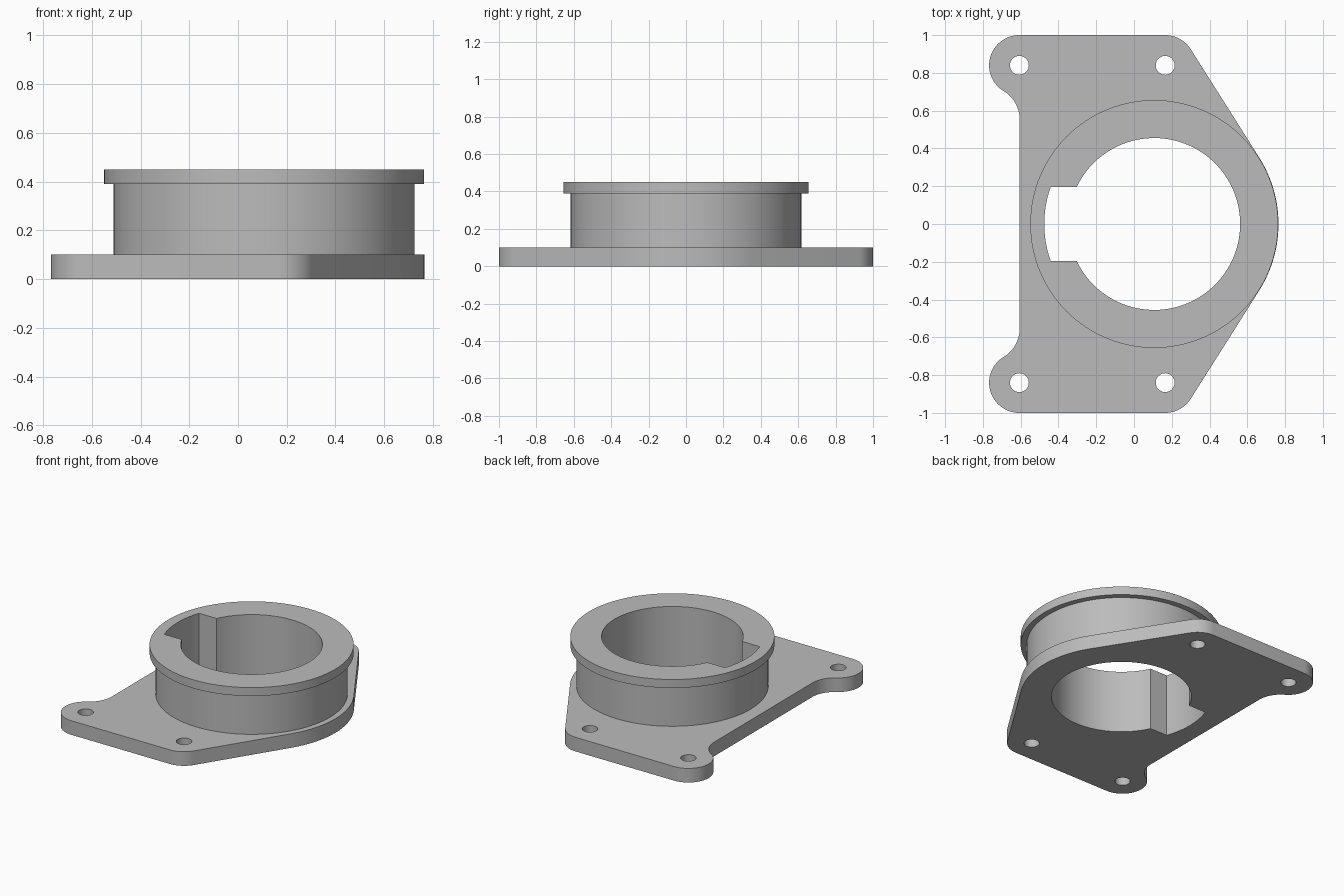
import bpy
import bmesh
from math import sin, cos, acos, asin, atan2, radians, degrees, hypot, sqrt

default = bpy.data.objects.get("Cube")
if default:
    bpy.data.objects.remove(default, do_unlink=True)

metal = bpy.data.materials.new("plain grey metal")
metal.use_nodes = True
GREY = (0.5, 0.5, 0.5, 1)
metal.diffuse_color = GREY
metal.node_tree.nodes["Principled BSDF"].inputs["Base Color"].default_value = GREY

# Main dimensions
RING_X, PLATE_R, FLANGE_R, COLLAR_R, BORE_R = 0.107, 0.658, 0.656, 0.617, 0.455
PLATE_T, FLANGE_Z, TOP = 0.10, 0.39, 0.45
LUG_X, CORNER_X, HOLE_Y, CORNER_R, HOLE_R = -0.607, 0.165, 0.84, 0.16, 0.05
SLOT_R, SLOT_HALF = 0.582, 0.195
EDGE_X, FILLET_Y = -0.605, 0.55


def arc(cx, cy, r, a, b, n):
    """Points on an arc from angle a to angle b, in degrees."""
    angles = [radians(a + (b - a) * i / n) for i in range(n + 1)]
    return [(cx + r * cos(t), cy + r * sin(t)) for t in angles]


def prism(bm, points, z0, z1):
    """Add a closed outline extruded from z0 to z1."""
    face = bm.faces.new([bm.verts.new((x, y, z0)) for x, y in points])
    result = bmesh.ops.extrude_face_region(bm, geom=[face])
    for item in result["geom"]:
        if isinstance(item, bmesh.types.BMVert):
            item.co.z = z1


def finish(name, bm):
    bmesh.ops.recalc_face_normals(bm, faces=bm.faces)
    mesh = bpy.data.meshes.new(name)
    bm.to_mesh(mesh)
    bm.free()
    mesh.materials.append(metal)
    obj = bpy.data.objects.new(name, mesh)
    bpy.context.collection.objects.link(obj)
    return obj


# Mounting plate: upper half of the outline, then its mirror image
dx = CORNER_X - RING_X
tangent = degrees(atan2(HOLE_Y, dx) - acos((PLATE_R - CORNER_R) / hypot(dx, HOLE_Y)))
drop = HOLE_Y - FILLET_Y
fillet_r = (drop ** 2 - CORNER_R ** 2) / (2 * CORNER_R)
fillet_x = EDGE_X - fillet_r
meet = degrees(atan2(drop, LUG_X - fillet_x))
half = arc(RING_X, 0, PLATE_R, 0, tangent, 20)
half += arc(CORNER_X, HOLE_Y, CORNER_R, tangent, 90, 12)
half += arc(LUG_X, HOLE_Y, CORNER_R, 90, 180 + meet, 28)
half += arc(fillet_x, FILLET_Y, fillet_r, meet, 0, 12)[1:]
bm = bmesh.new()
prism(bm, half + [(x, -y) for x, y in reversed(half[1:])], 0, PLATE_T)
bracket = finish("flanged_bracket", bm)

# Collar with its top flange, as one stepped turned solid
bm = bmesh.new()
profile = [(COLLAR_R, PLATE_T / 2), (COLLAR_R, FLANGE_Z), (FLANGE_R, FLANGE_Z), (FLANGE_R, TOP)]
N = 128
rings = [[bm.verts.new((x, y, z)) for x, y in arc(RING_X, 0, r, 0, 360, N)[:-1]]
         for r, z in profile]
for low, high in zip(rings, rings[1:]):
    for i in range(N):
        j = (i + 1) % N
        bm.faces.new((low[i], low[j], high[j], high[i]))
bm.faces.new(rings[0])
bm.faces.new(rings[-1])
collar = finish("collar_helper", bm)

# Keyed bore and four bolt holes
bm = bmesh.new()
key_in = 180 - degrees(asin(SLOT_HALF / BORE_R))
key_out = degrees(asin(SLOT_HALF / SLOT_R))
bore = arc(RING_X, 0, BORE_R, -key_in, key_in, 100)
bore += arc(RING_X, 0, SLOT_R, 180 - key_out, 180 + key_out, 16)
prism(bm, bore, -0.1, TOP + 0.1)
for x in (LUG_X, CORNER_X):
    for side in (-1, 1):
        prism(bm, arc(x, side * HOLE_Y, HOLE_R, 0, 360, 32)[:-1], -0.1, PLATE_T + 0.1)
cutter = finish("hole_helper", bm)

# Merge the collar, cut the holes, then drop the helpers
bpy.context.view_layer.objects.active = bracket
for helper, operation in ((collar, "UNION"), (cutter, "DIFFERENCE")):
    helper.hide_render = True
    mod = bracket.modifiers.new(operation.lower(), "BOOLEAN")
    mod.operation, mod.solver, mod.object = operation, "EXACT", helper
    bpy.ops.object.modifier_apply(modifier=mod.name)
    bpy.data.objects.remove(helper, do_unlink=True)

bpy.ops.object.select_all(action="DESELECT")
bracket.select_set(True)
bpy.ops.object.shade_smooth_by_angle(angle=radians(30))
